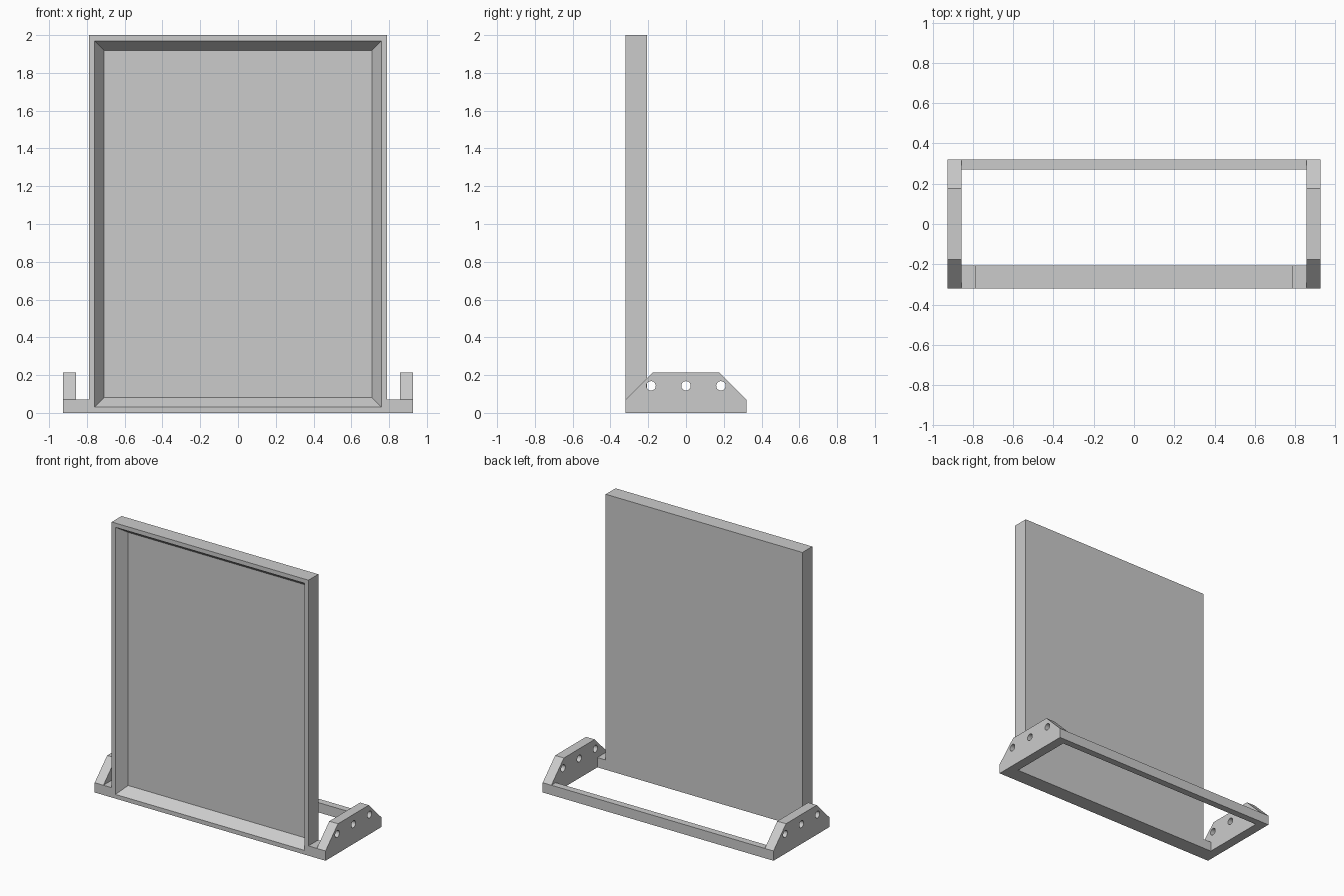
import bpy, bmesh
from math import sin, cos, pi, radians
from mathutils import Matrix

cube = bpy.data.objects.get("Cube")
if cube:
    bpy.data.objects.remove(cube, do_unlink=True)

# Single flat grey
grey = bpy.data.materials.new("light grey")
grey.use_nodes = True
colour = (0.6, 0.6, 0.6, 1)
grey.diffuse_color = colour
grey.node_tree.nodes["Principled BSDF"].inputs["Base Color"].default_value = colour

# Shared dimensions
FRONT, BACK = -0.32, 0.32
PANEL_BACK = -0.207
PANEL_X, PANEL_TOP = 0.79, 2.0
PLATE_IN, PLATE_OUT = 0.857, 0.927
BAR_TOP = 0.071


def link(name, mesh):
    obj = bpy.data.objects.new(name, mesh)
    bpy.context.collection.objects.link(obj)
    mesh.materials.append(grey)
    return obj


def box_bmesh(low, high):
    bm = bmesh.new()
    bmesh.ops.create_cube(bm, size=1)
    for v in bm.verts:
        v.co = [a + (c + 0.5) * (b - a) for a, b, c in zip(low, high, v.co)]
    return bm


def finish(name, bm):
    mesh = bpy.data.meshes.new(name)
    bm.to_mesh(mesh)
    bm.free()
    return link(name, mesh)


# Upright panel: narrow rim, then a bevelled recess in the front face
bm = box_bmesh((-PANEL_X, FRONT, 0), (PANEL_X, PANEL_BACK, PANEL_TOP))
bm.normal_update()
face = min(bm.faces, key=lambda f: f.calc_center_median().y)
bmesh.ops.inset_region(bm, faces=[face], thickness=0.043)
bmesh.ops.inset_region(bm, faces=[face], thickness=0.072)
for v in face.verts:
    v.co.y = FRONT + 0.072
finish("tray_panel", bm)

# Base bars joining the two side plates
finish("rear_bar", box_bmesh((-PLATE_IN, 0.27, 0), (PLATE_IN, BACK, BAR_TOP)))
for side, a, b in (("left", PANEL_X, PLATE_IN), ("right", -PLATE_IN, -PANEL_X)):
    finish(side + "_front_bar", box_bmesh((a, FRONT, 0), (b, PANEL_BACK, BAR_TOP)))

# Side plates: chamfered outline with three round holes
outline = [(FRONT, 0), (BACK, 0), (BACK, BAR_TOP), (0.177, 0.214),
           (-0.177, 0.214), (FRONT, BAR_TOP)]
holes = [[(y + 0.025 * cos(i * pi / 12), 0.143 + 0.025 * sin(i * pi / 12))
          for i in range(24)] for y in (-0.185, 0, 0.185)]


def side_plate(name, centre_x):
    curve = bpy.data.curves.new(name, "CURVE")
    curve.dimensions = "2D"
    curve.fill_mode = "BOTH"
    curve.extrude = (PLATE_OUT - PLATE_IN) / 2
    for loop in [outline] + holes:
        spline = curve.splines.new("POLY")
        spline.points.add(len(loop) - 1)
        for point, (u, v) in zip(spline.points, loop):
            point.co = (u, v, 0, 1)
        spline.use_cyclic_u = True
    temp = bpy.data.objects.new(name + "_profile", curve)
    bpy.context.collection.objects.link(temp)
    bpy.context.view_layer.update()
    mesh = bpy.data.meshes.new_from_object(
        temp.evaluated_get(bpy.context.evaluated_depsgraph_get()))
    bpy.data.objects.remove(temp, do_unlink=True)
    mesh.materials.clear()
    # Stand the profile upright: drawn x, y, z become y, z, x
    mesh.transform(Matrix(((0, 0, 1, centre_x), (1, 0, 0, 0),
                           (0, 1, 0, 0), (0, 0, 0, 1))))
    bm = bmesh.new()
    bm.from_mesh(mesh)
    bmesh.ops.remove_doubles(bm, verts=bm.verts, dist=0.0001)
    bmesh.ops.recalc_face_normals(bm, faces=bm.faces)
    bm.to_mesh(mesh)
    bm.free()
    obj = link(name, mesh)
    bpy.ops.object.select_all(action="DESELECT")
    obj.select_set(True)
    bpy.context.view_layer.objects.active = obj
    bpy.ops.object.shade_smooth_by_angle(angle=radians(30))


middle = (PLATE_IN + PLATE_OUT) / 2
side_plate("left_side_plate", middle)
side_plate("right_side_plate", -middle)
